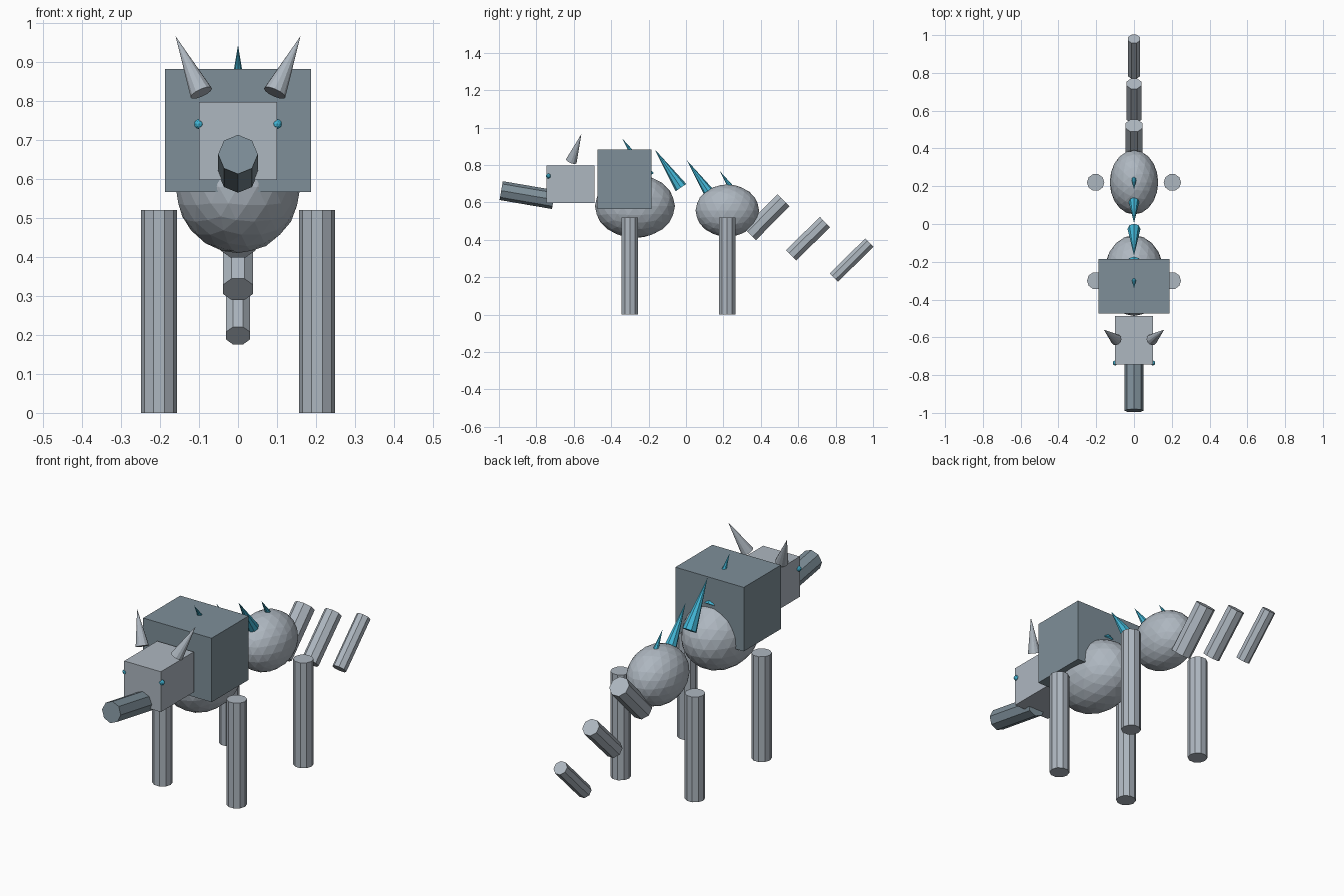
import bpy
import math
from mathutils import Vector, Matrix

cube = bpy.data.objects.get("Cube")
if cube:
    bpy.data.objects.remove(cube, do_unlink=True)


def srgb(r, g, b):
    def lin(c):
        c /= 255
        return c / 12.92 if c < 0.04045 else ((c + 0.055) / 1.055) ** 2.4
    return (lin(r), lin(g), lin(b), 1)


def material(name, color):
    m = bpy.data.materials.new(name)
    m.use_nodes = True
    m.diffuse_color = color
    m.node_tree.nodes["Principled BSDF"].inputs["Base Color"].default_value = color
    return m


GREY = material("light grey", srgb(174, 183, 192))
SLATE = material("slate grey", srgb(126, 143, 153))
CYAN = material("cyan", srgb(66, 182, 214))


def finish(name, mat):
    ob = bpy.context.object
    ob.name = name
    ob.data.materials.append(mat)
    return ob


def box(name, mat, low, high):
    low, high = Vector(low), Vector(high)
    bpy.ops.mesh.primitive_cube_add(size=1, location=(low + high) / 2)
    ob = finish(name, mat)
    ob.data.transform(Matrix.Diagonal((*(high - low), 1)))


def ball(name, mat, center, radii, detail):
    bpy.ops.mesh.primitive_ico_sphere_add(subdivisions=detail, radius=1, location=center)
    ob = finish(name, mat)
    ob.data.transform(Matrix.Diagonal((*radii, 1)))


def rod(name, mat, start, end, r1, r2=None, sides=8, turn=0.0):
    """Cylinder or cone from start to end; turn rolls it about its axis."""
    start, end = Vector(start), Vector(end)
    axis = end - start
    r2 = r1 if r2 is None else r2
    bpy.ops.mesh.primitive_cone_add(vertices=sides, radius1=r1, radius2=r2,
                                    depth=axis.length, location=(start + end) / 2)
    ob = finish(name, mat)
    z = axis.normalized()
    x = Vector((1, 0, 0))
    x = (x - z * x.dot(z)).normalized()
    frame = Matrix((x, z.cross(x), z)).transposed().to_4x4()
    ob.data.transform(frame @ Matrix.Rotation(turn, 4, "Z"))


# Body
ball("chest", GREY, (0, -0.273, 0.58), (0.16, 0.214, 0.17), 3)
ball("hips", GREY, (0, 0.221, 0.556), (0.128, 0.17, 0.14), 3)
box("mane", SLATE, (-0.187, -0.473, 0.566), (0.187, -0.184, 0.882))

# Head
box("head", GREY, (-0.1, -0.745, 0.598), (0.1, -0.488, 0.797))
rod("muzzle", SLATE, (0, -0.708, 0.615), (0, -0.988, 0.663), 0.051)

# Paired parts
for side, s in (("left", 1), ("right", -1)):
    ball(side + "_eye", CYAN, (s * 0.1, -0.736, 0.741), (0.013,) * 3, 2)
    rod(side + "_horn", GREY, (s * 0.094, -0.613, 0.821),
        (s * 0.16, -0.559, 0.966), 0.03, 0, sides=12)
    for end, y in (("front", -0.3), ("rear", 0.22)):
        rod(f"{side}_{end}_leg", GREY, (s * 0.203, y, 0), (s * 0.203, y, 0.52),
            0.046, sides=10, turn=math.pi / 2)

# Tail segments: start y, z, end y, z, radius
tail = [(0.342, 0.43, 0.521, 0.612, 0.049),
        (0.562, 0.317, 0.743, 0.495, 0.042),
        (0.791, 0.198, 0.98, 0.385, 0.034)]
for i, (y1, z1, y2, z2, r) in enumerate(tail, 1):
    rod(f"tail_segment_{i}", GREY, (0, y1, z1), (0, y2, z2), r, turn=math.pi / 8)

# Back spikes: tip y, tip z, length
spikes = [(-0.342, 0.943, 0.25), (-0.167, 0.884, 0.248),
          (0.004, 0.826, 0.23), (0.182, 0.766, 0.19)]
for i, (y, z, length) in enumerate(spikes, 1):
    rod(f"back_spike_{i}", CYAN, (0, y + length * 0.565, z - length * 0.825),
        (0, y, z), length * 0.138, 0)
